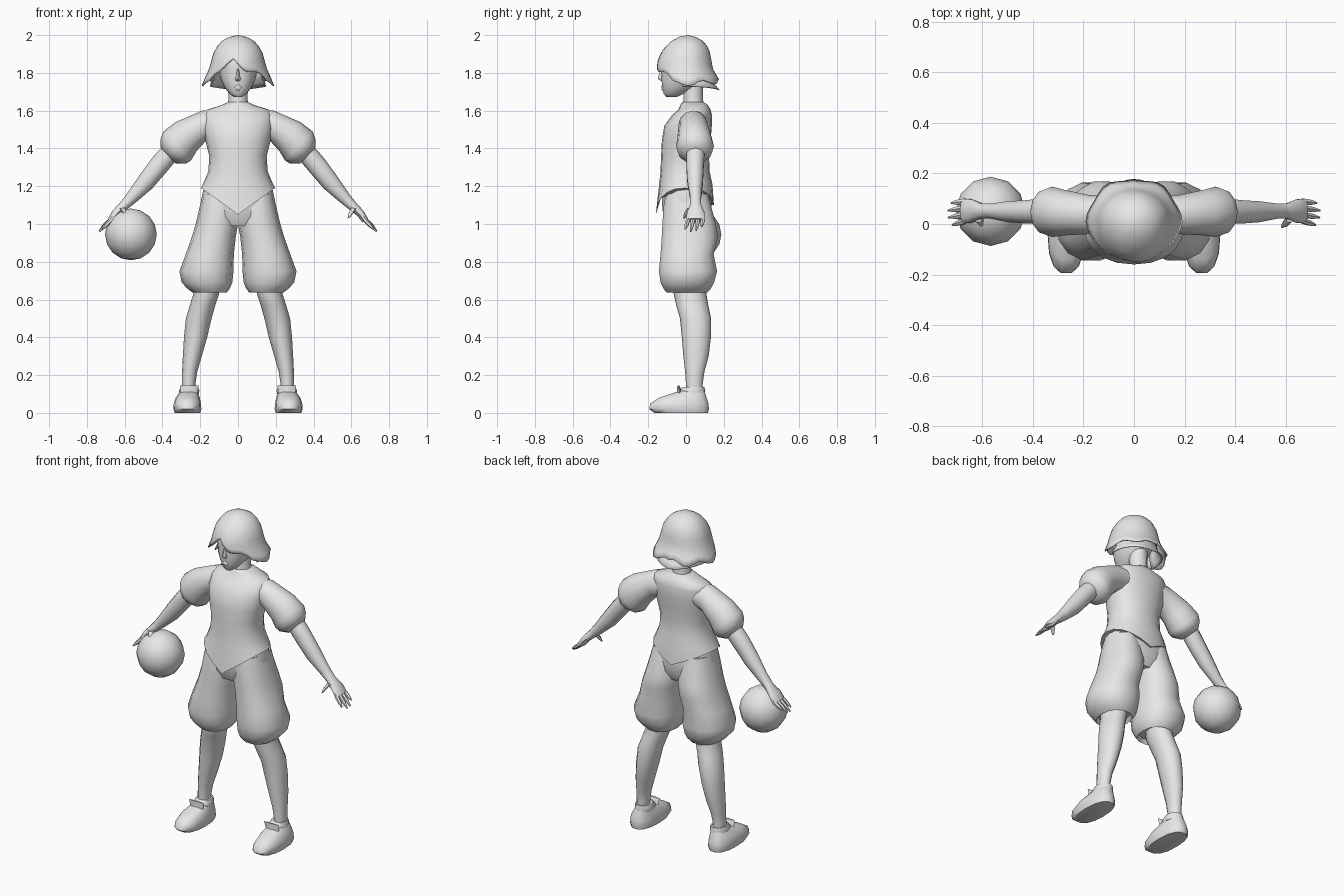
import bpy, bmesh, math
from mathutils import Vector

grey = bpy.data.materials.new("plain_grey")
grey.diffuse_color = (0.8, 0.8, 0.8, 1)


def finish(name, bm, mirror=False, solid=0, angle=50):
    bmesh.ops.recalc_face_normals(bm, faces=bm.faces)
    me = bpy.data.meshes.new(name)
    bm.to_mesh(me)
    bm.free()
    me.materials.append(grey)
    ob = bpy.data.objects.new(name, me)
    bpy.context.collection.objects.link(ob)
    bpy.ops.object.select_all(action='DESELECT')
    ob.select_set(True)
    bpy.context.view_layer.objects.active = ob
    bpy.ops.object.shade_smooth_by_angle(angle=math.radians(angle))
    if solid:
        m = ob.modifiers.new("thickness", 'SOLIDIFY')
        m.thickness = solid
    if mirror:
        ob.modifiers.new("mirror", 'MIRROR').use_axis[0] = True
    return ob


def skin(bm, rows, closed=True, caps=True):
    for a, b in zip(rows, rows[1:]):
        n = len(a)
        for i in range(n if closed else n - 1):
            j = (i + 1) % n
            bm.faces.new((a[i], a[j], b[j], b[i]))
    if caps:
        bm.faces.new(rows[0])
        bm.faces.new(rows[-1])


def loft(bm, rings, n=14, p=2.0, zfun=None):
    """Ring = (x0, z0, x1, z1, ylo, yhi); zfun reshapes the first ring's height."""
    rows = []
    for k, (x0, z0, x1, z1, ylo, yhi) in enumerate(rings):
        row = []
        for i in range(n):
            t = 2 * math.pi * i / n
            c, s = math.cos(t), math.sin(t)
            c = math.copysign(abs(c) ** (2 / p), c)
            s = math.copysign(abs(s) ** (2 / p), s)
            v = Vector(((x0 + x1) / 2 + c * (x1 - x0) / 2,
                        (ylo + yhi) / 2 + s * (yhi - ylo) / 2,
                        (z0 + z1) / 2 + c * (z1 - z0) / 2))
            if zfun and k == 0:
                v.z = zfun(v)
            row.append(bm.verts.new(v))
        rows.append(row)
    skin(bm, rows)


def level(z, x0, x1, ylo, yhi):
    return (x0, z, x1, z, ylo, yhi)


def centred(rows):
    return [level(z, -w, w, a, b) for z, w, a, b in rows]


def part(name, rings, mirror=False, **kw):
    bm = bmesh.new()
    loft(bm, rings, **kw)
    return finish(name, bm, mirror)


# Shirt body with pointed front hem
def hem(v):
    k = min(1, abs(v.x) / 0.195)
    return (1.05 + 0.14 * k) if v.y < 0 else (1.10 + 0.09 * k)


part("shirt", centred([
    (1.10, .198, -.16, .148), (1.21, .186, -.142, .14), (1.28, .157, -.135, .125),
    (1.36, .152, -.132, .122), (1.44, .172, -.128, .13), (1.52, .185, -.115, .137),
    (1.575, .185, -.075, .138), (1.605, .165, -.04, .13), (1.63, .085, -.03, .115),
    (1.645, .055, -.02, .095)]), n=20, p=2.2, zfun=hem)

# Neck
part("neck", centred([(1.60, .065, -.025, .1), (1.66, .05, -.012, .09),
                      (1.76, .055, -.02, .09)]), n=12)

# Puffed sleeves
part("sleeve", [(.08, 1.47, .10, 1.605, -.02, .11), (.17, 1.44, .19, 1.60, -.04, .115),
                (.22, 1.385, .33, 1.54, -.045, .135), (.25, 1.335, .395, 1.49, -.052, .148),
                (.275, 1.32, .41, 1.45, -.045, .14), (.33, 1.32, .41, 1.405, -.01, .108)],
     mirror=True, n=12)

# Arms with palms
part("arm", [(.31, 1.36, .38, 1.43, .0, .1), (.345, 1.315, .42, 1.39, .0, .1),
             (.39, 1.262, .458, 1.345, .0, .096), (.455, 1.187, .52, 1.26, .005, .092),
             (.54, 1.115, .585, 1.165, .02, .082), (.585, 1.08, .623, 1.115, .02, .082),
             (.63, 1.045, .663, 1.072, .002, .1), (.66, 1.008, .688, 1.03, .0, .102)],
     mirror=True, n=10)

# Fingers and thumb
bm = bmesh.new()
for ya, yb, x, z in ((.012, -.004, .718, .972), (.037, .025, .734, .96),
                     (.063, .053, .735, .964), (.089, .083, .722, .985)):
    rings = []
    for t, r in ((0, .013), (.55, .0115), (1, .004)):
        cx, cz, cy = .668 + (x - .668) * t, 1.025 + (z - 1.025) * t, ya + (yb - ya) * t
        rings.append((cx - r * .75, cz - r * .6, cx + r * .75, cz + r * .6, cy - r, cy + r))
    loft(bm, rings, n=6)
loft(bm, [(.60, 1.085, .63, 1.085, .005, .04), (.585, 1.055, .612, 1.06, -.012, .016),
          (.58, 1.03, .59, 1.032, -.016, -.004)], n=6)
finish("fingers", bm, True)

# Shorts: hips and two baggy legs
part("shorts_hips", centred([(.99, .12, -.10, .11), (1.04, .19, -.122, .135),
                             (1.12, .197, -.13, .137), (1.22, .175, -.12, .12)]), n=18, p=2.3)
part("shorts_leg", [
    level(.66, .075, .225, -.09, .105), level(.637, .06, .24, -.105, .115),
    level(.655, .045, .265, -.12, .132), level(.69, .03, .298, -.138, .152),
    level(.75, .024, .31, -.147, .168), level(.84, .022, .277, -.138, .15),
    level(.93, .012, .245, -.132, .172), level(1.0, .0, .224, -.128, .162),
    level(1.09, .0, .203, -.122, .137), level(1.16, .02, .185, -.11, .12)],
    mirror=True, n=14, p=2.25)

# Bare legs
part("leg", [level(.09, .222, .298, .0, .092), level(.15, .226, .297, .0, .088),
             level(.22, .215, .296, -.005, .098), level(.30, .192, .292, -.014, .12),
             level(.40, .163, .286, -.022, .132), level(.50, .14, .276, -.032, .133),
             level(.57, .12, .255, -.052, .118), level(.63, .1, .236, -.065, .108),
             level(.72, .09, .23, -.07, .1)], mirror=True, n=12)

# Shoes with ankle strap and tongue
part("shoe", [level(.0, .2, .335, -.17, .12), level(.02, .194, .342, -.198, .125),
              level(.05, .196, .34, -.193, .122), level(.08, .202, .33, -.145, .112),
              level(.10, .21, .315, -.085, .105), level(.118, .216, .304, -.03, .098)],
     mirror=True, n=14, p=2.4)
part("ankle_strap", [level(.098, .208, .31, -.03, .1), level(.118, .204, .312, -.036, .102),
                     level(.138, .212, .304, -.015, .096)], mirror=True, n=12)
part("shoe_tongue", [(.215, .10, .305, .10, -.05, -.015), (.208, .145, .307, .145, -.045, -.035)],
     mirror=True, n=8)

# Head with jaw and nose
part("head", centred([
    (1.672, .022, -.105, -.05), (1.69, .046, -.119, -.01), (1.72, .07, -.125, .05),
    (1.76, .09, -.131, .09), (1.79, .098, -.13, .11), (1.83, .105, -.133, .12),
    (1.88, .112, -.13, .12), (1.93, .095, -.1, .1), (1.965, .055, -.055, .06)]), n=18, p=2.15)
part("nose", [(-.016, 1.755, .016, 1.755, -.128, -.11), (-.015, 1.768, .015, 1.768, -.149, -.11),
              (-.009, 1.785, .009, 1.785, -.146, -.11), (-.007, 1.82, .007, 1.82, -.133, -.11)], n=8)
part("lips", centred([(1.705, .012, -.124, -.1), (1.715, .022, -.13, -.1),
                      (1.725, .022, -.131, -.1), (1.735, .01, -.128, -.1)]), n=8)

# Hair profile: height, half width, front y, back y
PROFILE = [(2.0, .0, .01, .01), (1.992, .045, -.035, .05), (1.965, .092, -.083, .098),
           (1.92, .126, -.125, .124), (1.87, .14, -.149, .134), (1.82, .153, -.156, .143),
           (1.785, .17, -.156, .163), (1.73, .193, -.15, .2)]


def hair_point(theta, z, scale=1.0):
    for a, b in zip(PROFILE, PROFILE[1:]):
        if z >= b[0]:
            break
    t = (a[0] - z) / (a[0] - b[0])
    w, f, k = (a[i] + (b[i] - a[i]) * t for i in (1, 2, 3))
    c = math.cos(theta)                       # theta 0 is the front
    y0 = .01
    return Vector((scale * w * math.sin(theta),
                   y0 + scale * c * ((f - y0) if c > 0 else (y0 - k)), z))


def hair_edge(theta):
    a = abs(math.degrees(theta))
    if a < 48:                                # fringe with a parting
        x = .15 * math.sin(theta)
        return 1.805 + max(0, .075 - 1.1 * abs(x + .03))
    if a < 66:
        return 1.80 - .06 * (a - 48) / 18
    return 1.74 + .02 * (a - 66) / 114 + .012 * math.sin(a * .12)


N = 36
bm = bmesh.new()
rows = []
steps = (.02, .05, .12, .22, .36, .5, .64, .76, .88, 1)
for s in steps:
    row = []
    for i in range(N):
        th = -math.pi + 2 * math.pi * i / N
        row.append(bm.verts.new(hair_point(th, 2 - (2 - hair_edge(th)) * s)))
    rows.append(row)
skin(bm, rows, caps=False)
top = bm.verts.new((0, .01, 2.0))
for i in range(N):
    bm.faces.new((rows[0][i], rows[0][(i + 1) % N], top))
finish("hair", bm, solid=.008)

# Lower hair layer around the nape
bm = bmesh.new()
rows = []
for z, w, k in ((1.83, .125, .125), (1.77, .132, .135), (1.735, .142, .155), (1.71, .15, .178)):
    row = []
    for i in range(17):
        th = math.radians(80 + 200 * i / 16)
        lift = .018 * abs(math.sin(th)) if z < 1.75 else 0
        row.append(bm.verts.new((w * math.sin(th), .01 - (k - .01) * math.cos(th), z + lift)))
    rows.append(row)
skin(bm, rows, closed=False, caps=False)
finish("lower_hair", bm, solid=.006)

# Ball under the hand
bm = bmesh.new()
bmesh.ops.create_uvsphere(bm, u_segments=12, v_segments=8, radius=.137)
bmesh.ops.translate(bm, verts=bm.verts, vec=(-.567, .05, .945))
finish("ball", bm)
